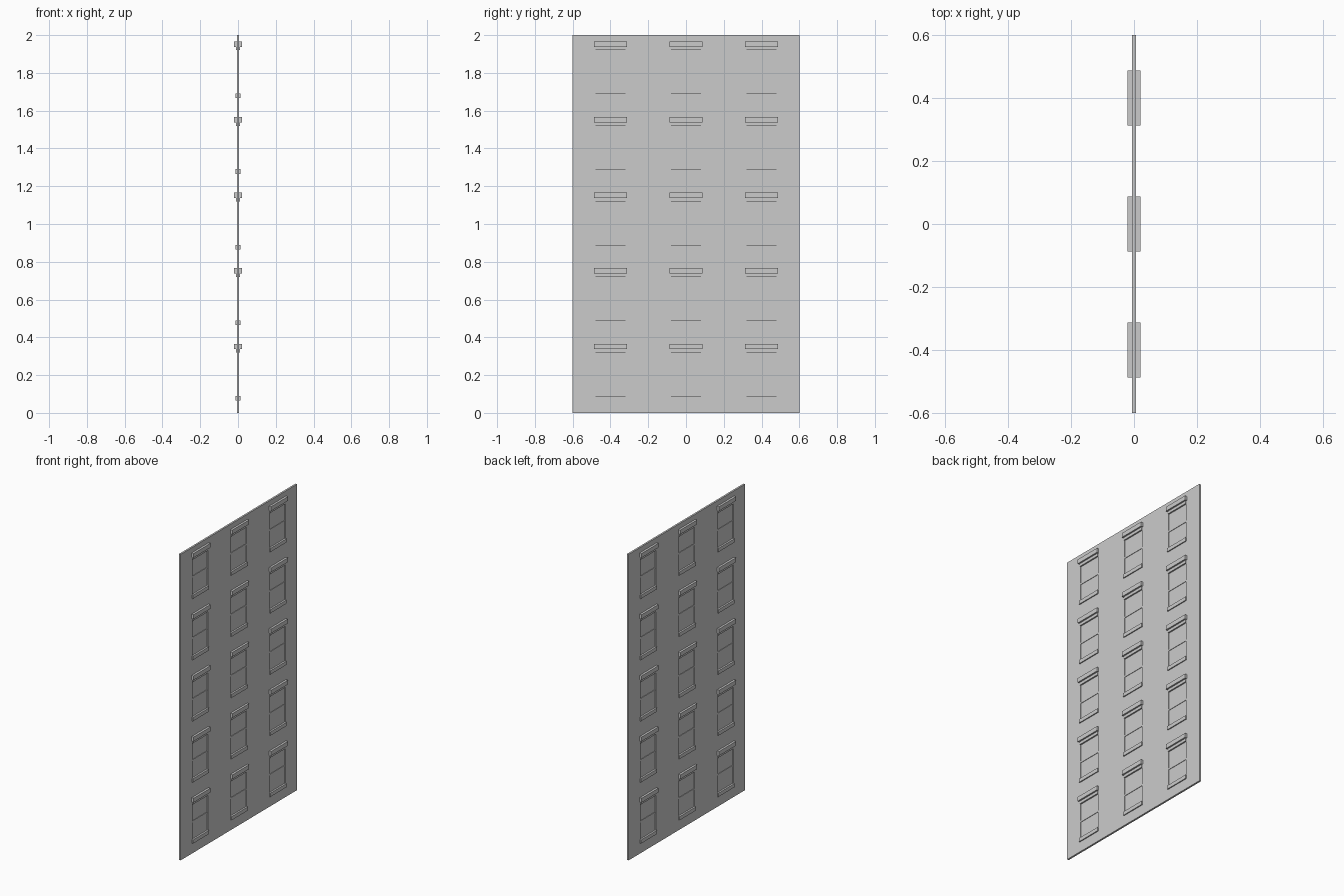
import bpy, bmesh

if "Cube" in bpy.data.objects:
    bpy.data.objects.remove(bpy.data.objects["Cube"])

COLUMNS = (-0.4, 0.0, 0.4)
ROWS = [0.4 * i for i in range(5)]
HALF_OPENING = 0.08
SILL_TOP, HEAD = 0.09, 0.32
WALL_T = 0.012


def link(name, bm):
    mesh = bpy.data.meshes.new(name)
    bm.to_mesh(mesh)
    bm.free()
    obj = bpy.data.objects.new(name, mesh)
    bpy.context.collection.objects.link(obj)
    return obj


def add_box(bm, x, y, z):
    """Box from (min, max) ranges."""
    v = bmesh.ops.create_cube(bm, size=1)["verts"]
    for p in v:
        p.co = [r[0] if c < 0 else r[1] for c, r in zip(p.co, (x, y, z))]


def window_part(name, depth, half_width, z0, z1):
    """Same box repeated at every window, through the wall to both faces."""
    bm = bmesh.new()
    for y in COLUMNS:
        for z in ROWS:
            add_box(bm, (-depth, depth), (y - half_width, y + half_width),
                    (z + z0, z + z1))
    return link(name, bm)


# Wall sheet with window openings, thickened to both sides
ys = [-0.6] + [c + s * HALF_OPENING for c in COLUMNS for s in (-1, 1)] + [0.6]
zs = [0.0] + [r + h for r in ROWS for h in (SILL_TOP, HEAD)] + [2.0]
bm = bmesh.new()
grid = [[bm.verts.new((0, y, z)) for z in zs] for y in ys]
for i in range(len(ys) - 1):
    for j in range(len(zs) - 1):
        if not (i % 2 and j % 2):
            bm.faces.new((grid[i][j], grid[i + 1][j],
                          grid[i + 1][j + 1], grid[i][j + 1]))
wall = link("wall", bm)
solid = wall.modifiers.new("thickness", "SOLIDIFY")
solid.thickness = WALL_T
solid.offset = 0

# Panes, meeting rails, sills, headers and projecting lintels
window_part("window_panes", 0.001, HALF_OPENING, SILL_TOP, HEAD)
window_part("meeting_rails", 0.004, HALF_OPENING, 0.199, 0.209)
window_part("sills", 0.0125, 0.084, 0.066, SILL_TOP)
window_part("headers", 0.01, 0.081, HEAD, 0.338)
window_part("lintels", 0.02, 0.087, 0.338, 0.366)
